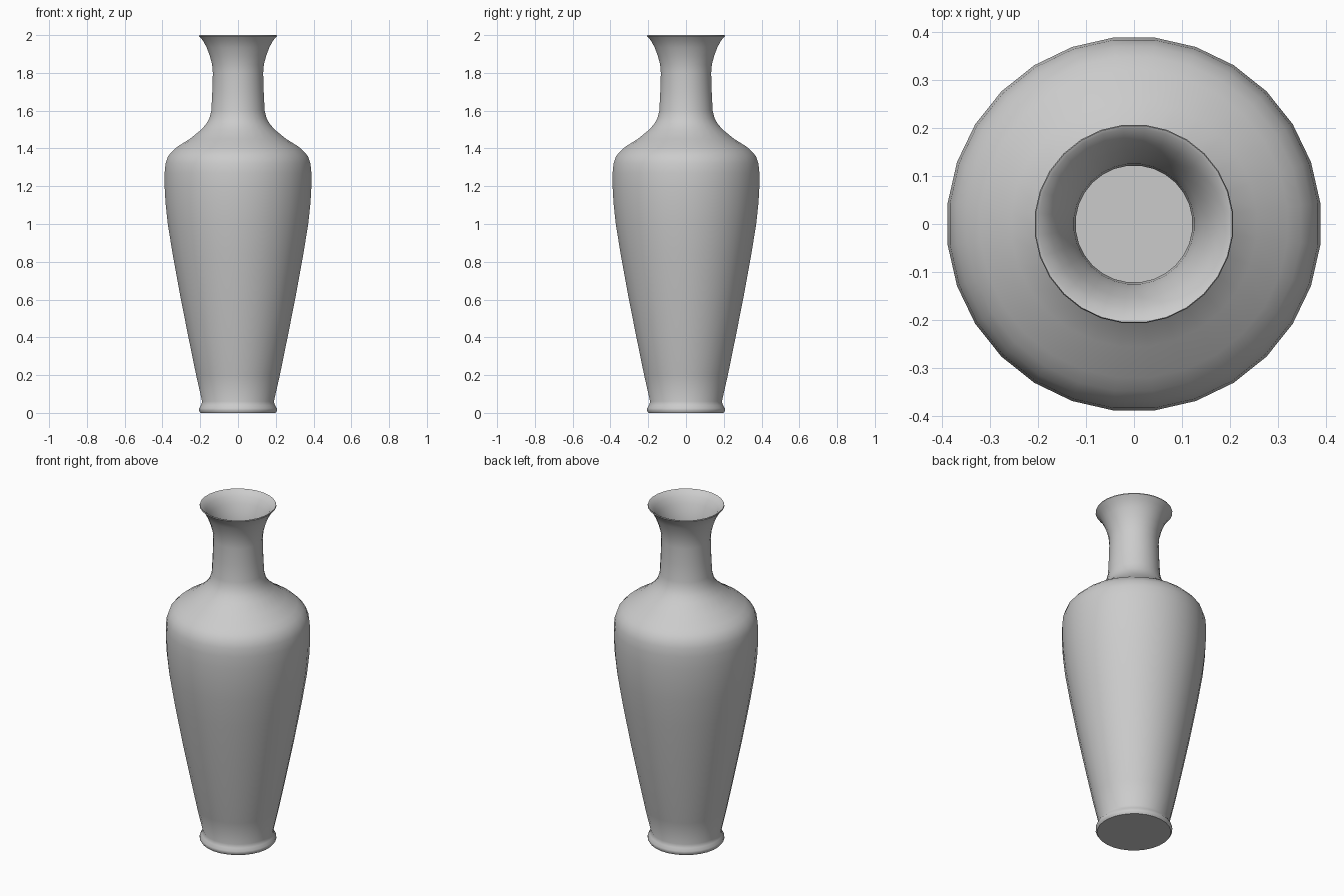
import bpy, bmesh, math
from mathutils import Matrix

if "Cube" in bpy.data.objects:
    bpy.data.objects.remove(bpy.data.objects["Cube"])

SIDES = 28
WALL = 0.012

# Outer profile (radius, height) from foot to lip
outer = [(0.200, 0.0), (0.208, 0.012), (0.207, 0.025), (0.197, 0.04), (0.191, 0.06),
         (0.223, 0.2), (0.264, 0.4), (0.304, 0.6), (0.326, 0.72), (0.348, 0.84),
         (0.374, 1.0), (0.386, 1.11), (0.391, 1.2), (0.391, 1.27), (0.386, 1.32),
         (0.372, 1.36), (0.350, 1.385), (0.322, 1.41), (0.257, 1.45), (0.195, 1.5),
         (0.169, 1.53), (0.152, 1.56), (0.142, 1.6), (0.137, 1.7), (0.134, 1.8),
         (0.138, 1.845), (0.150, 1.89), (0.167, 1.935), (0.186, 1.97), (0.208, 1.995),
         (0.206, 2.0)]
# Inner wall follows the outer one, from lip down to the floor
inner = [(r - WALL, z) for r, z in reversed(outer[5:-2])]
inner += [(0.178, 0.06), (0.178, 0.025)]
profile = [(0, 0)] + outer + [(0.199, 1.997)] + inner + [(0, 0.025)]

# Revolve the profile around z
bm = bmesh.new()
verts = [bm.verts.new((r, 0, z)) for r, z in profile]
edges = [bm.edges.new(pair) for pair in zip(verts, verts[1:])]
bmesh.ops.rotate(bm, verts=verts, matrix=Matrix.Rotation(math.pi / SIDES, 3, 'Z'))
bmesh.ops.spin(bm, geom=verts + edges, axis=(0, 0, 1), cent=(0, 0, 0),
               angle=2 * math.pi, steps=SIDES, use_duplicate=False)
bmesh.ops.remove_doubles(bm, verts=bm.verts, dist=0.0005)
bmesh.ops.recalc_face_normals(bm, faces=bm.faces)

mesh = bpy.data.meshes.new("vase")
bm.to_mesh(mesh)
bm.free()
vase = bpy.data.objects.new("vase", mesh)
bpy.context.collection.objects.link(vase)

# Smooth body with crisp foot edge
bpy.context.view_layer.objects.active = vase
vase.select_set(True)
bpy.ops.object.shade_smooth_by_angle(angle=math.radians(50))
